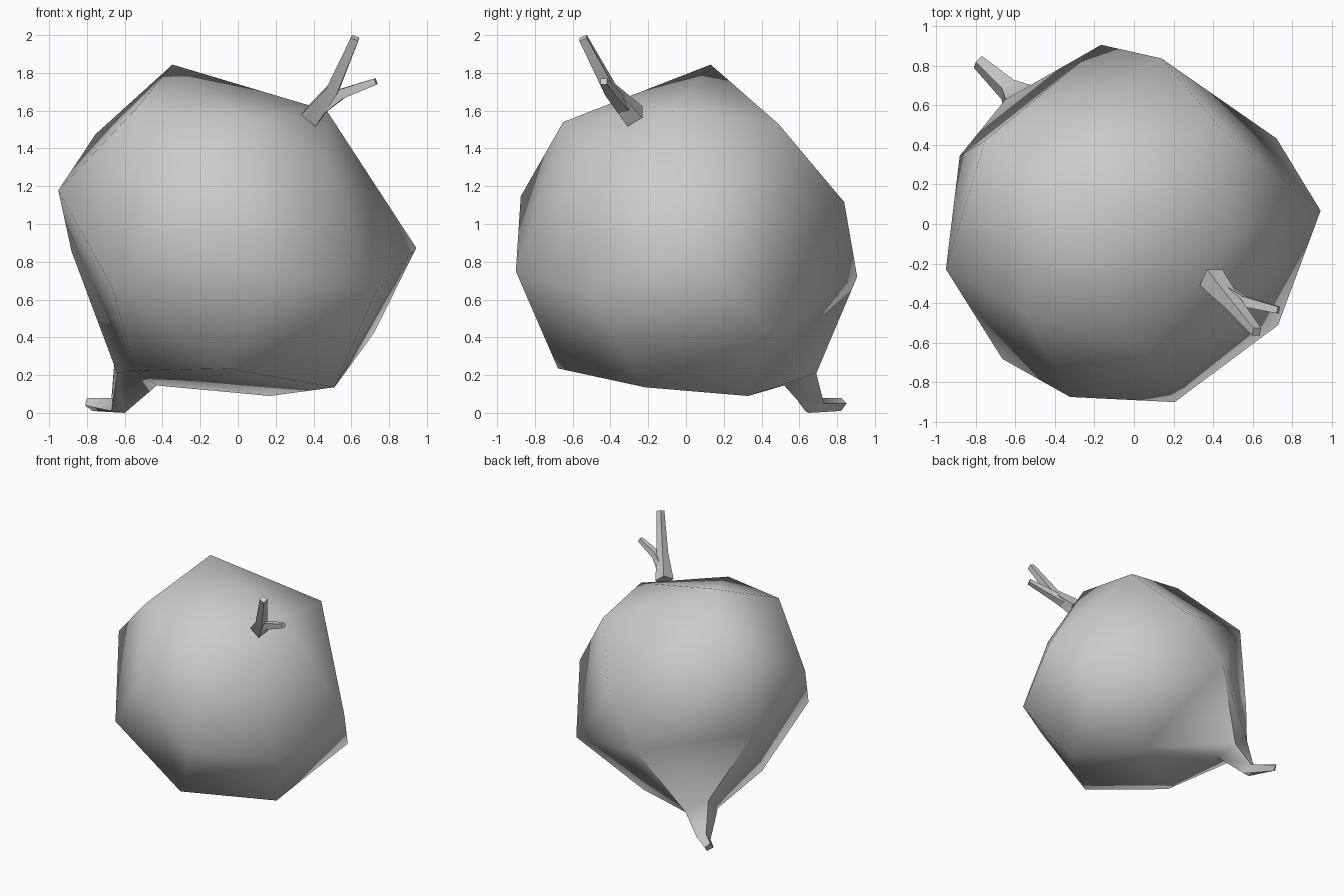
import bpy, bmesh
from math import radians, cos, sin
from mathutils import Vector

cube = bpy.data.objects.get("Cube")
if cube:
    bpy.data.objects.remove(cube, do_unlink=True)

# Single plain grey for every part
grey = bpy.data.materials.new("plain_grey")
grey.use_nodes = True
colour = (0.6, 0.6, 0.6, 1)
grey.diffuse_color = colour
grey.node_tree.nodes["Principled BSDF"].inputs["Base Color"].default_value = colour

# Tilted growth axis running from the root up to the stem
centre = Vector((0.012, -0.01, 0.985))
axis = Vector((0.51, -0.48, 0.71)).normalized()
side = Vector((0, 0, 1)).cross(axis).normalized()
rise = axis.cross(side)


def on_axis(height, radius, degrees):
    a = radians(degrees)
    return centre + axis * height + (side * cos(a) + rise * sin(a)) * radius


def finish(bm, name, angle):
    bmesh.ops.recalc_face_normals(bm, faces=bm.faces[:])
    mesh = bpy.data.meshes.new(name)
    bm.to_mesh(mesh)
    bm.free()
    mesh.materials.append(grey)
    obj = bpy.data.objects.new(name, mesh)
    bpy.context.collection.objects.link(obj)
    bpy.ops.object.select_all(action='DESELECT')
    obj.select_set(True)
    bpy.context.view_layer.objects.active = obj
    bpy.ops.object.shade_smooth_by_angle(angle=radians(angle))
    return obj


def bridge(bm, a, b):
    for i in range(len(a)):
        j = (i + 1) % len(a)
        bm.faces.new((a[i], a[j], b[j], b[i]))


# Bulb: three crown points, two seven-sided rings and a four-sided lower ring
bm = bmesh.new()
for p in ((0.47, -0.07, 1.6), (0.06, -0.65, 1.54), (0.46, -0.52, 1.34)):
    bm.verts.new(p)
for height, radius, short, start in ((0.36, 0.87, 0.77, -37), (-0.25, 0.975, 0.83, -34)):
    for k in range(6):
        bm.verts.new(on_axis(height, radius, start - 44.7 * k))
    bm.verts.new(on_axis(height, short, 32))
lower = [bm.verts.new(on_axis(-0.72, 0.65, 33 + 90 * k)) for k in range(4)]
bmesh.ops.convex_hull(bm, input=bm.verts[:])
ends = [f for f in bm.faces if all(v in lower for v in f.verts)]
bmesh.ops.delete(bm, geom=ends, context='FACES')
inner = [e for e in bm.edges if not e.link_faces]
bmesh.ops.delete(bm, geom=inner, context='EDGES')

# Root: tapers from the lower ring, then hooks outward to a blunt tip
root_rings = (
    ((-0.48, 0.69, 0.21), (-0.65, 0.63, 0.33), (-0.64, 0.49, 0.21), (-0.43, 0.52, 0.145)),
    ((-0.61, 0.73, 0.05), (-0.67, 0.69, 0.08), (-0.67, 0.63, 0.01), (-0.6, 0.65, 0)),
    ((-0.77, 0.85, 0.05), (-0.8, 0.82, 0.08), (-0.81, 0.79, 0.04), (-0.77, 0.82, 0.01)),
)
previous = lower
for points in root_rings:
    ring = [bm.verts.new(p) for p in points]
    bridge(bm, previous, ring)
    previous = ring
bm.faces.new(previous)
finish(bm, "bulb_and_root", 65)


# Stems: square tapering tubes
def tube(name, path):
    bm = bmesh.new()
    points = [Vector(p[:3]) for p in path]
    previous = None
    for i, p in enumerate(points):
        along = (points[min(i + 1, len(points) - 1)] - points[max(i - 1, 0)]).normalized()
        u = along.cross(Vector((0, 1, 0))).normalized()
        v = along.cross(u)
        ring = [bm.verts.new(p + (u * cos(a) + v * sin(a)) * path[i][3])
                for a in (radians(45 + 90 * k) for k in range(4))]
        if previous:
            bridge(bm, previous, ring)
        else:
            bm.faces.new(ring)
        previous = ring
    bm.faces.new(previous)
    finish(bm, name, 50)


tube("main_stem", ((0.39, -0.27, 1.57, 0.07), (0.5, -0.4, 1.71, 0.045),
                   (0.62, -0.545, 1.985, 0.03)))
tube("side_stem", ((0.45, -0.33, 1.62, 0.045), (0.55, -0.39, 1.69, 0.037),
                   (0.73, -0.435, 1.755, 0.024)))
